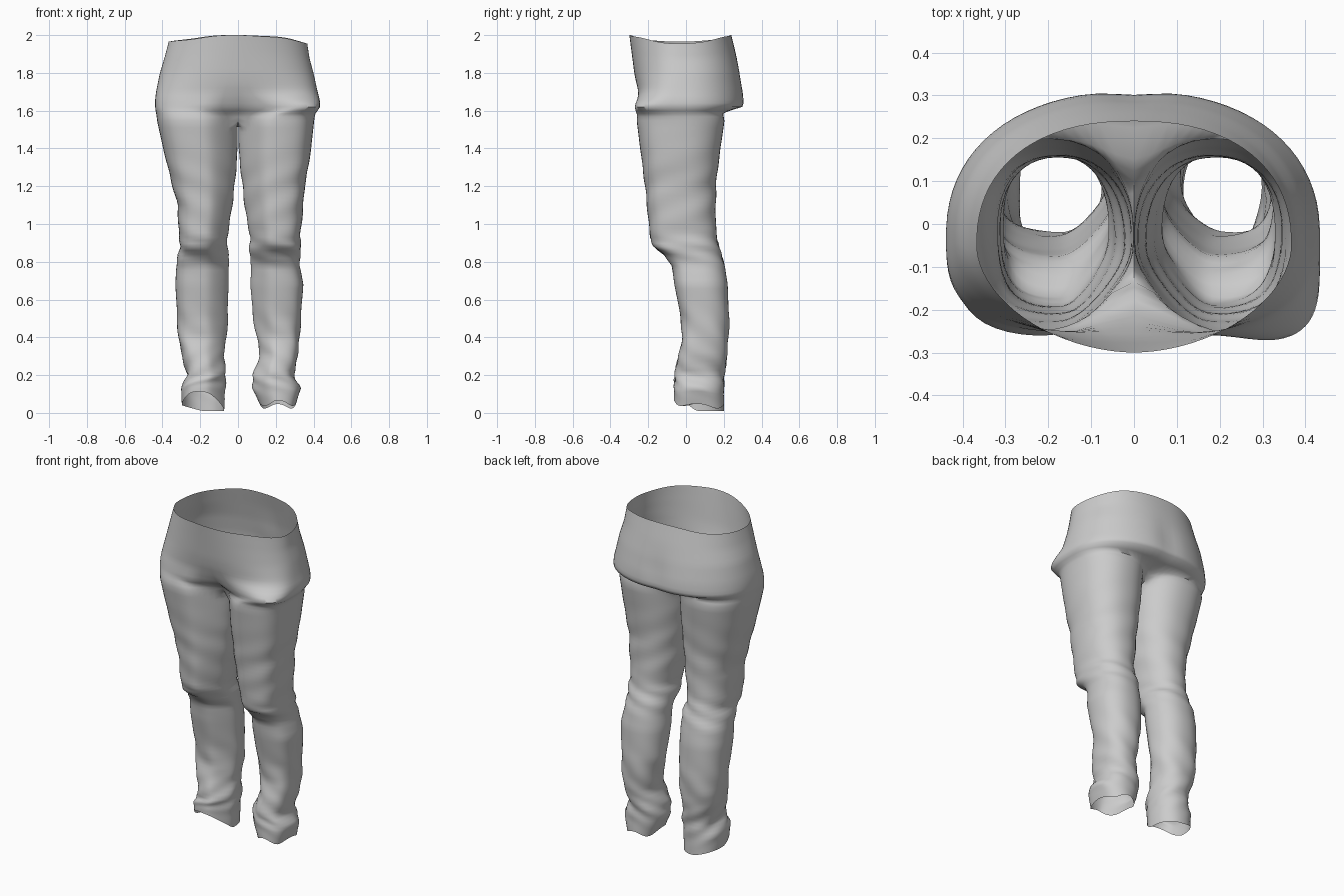
import bpy, bmesh, math
from math import sin, cos, pi, exp, radians

if "Cube" in bpy.data.objects:
    bpy.data.objects.remove(bpy.data.objects["Cube"])

# Leg profile: z, front y, back y, left inner/outer x, right inner/outer x
LEG = [
    (1.65, -.265, .215, .00, .435, .00, .42), (1.55, -.262, .205, .00, .43, .00, .404),
    (1.40, -.243, .183, .002, .397, .003, .388), (1.30, -.23, .17, .008, .372, .012, .373),
    (1.20, -.217, .159, .018, .347, .024, .353), (1.10, -.207, .158, .030, .32, .035, .347),
    (1.00, -.197, .158, .045, .316, .05, .337), (.93, -.19, .163, .055, .312, .065, .328),
    (.88, -.172, .175, .06, .307, .06, .337), (.84, -.12, .187, .045, .317, .06, .328),
    (.78, -.075, .205, .05, .327, .07, .327), (.68, -.062, .221, .05, .332, .065, .347),
    (.50, -.027, .228, .055, .322, .08, .332), (.40, -.02, .226, .06, .317, .10, .327),
    (.30, -.042, .218, .075, .297, .115, .317), (.20, -.06, .202, .063, .27, .078, .294),
    (.11, -.064, .20, .068, .303, .075, .333), (.00, -.064, .202, .073, .297, .115, .307)]

# Pelvis profile: z, left x, right x, centre y, front y, back y, front/back roundness, blend into legs
PELVIS = [
    (2.00, .367, .367, -.05, -.30, .24, 1.08, .87, 0), (1.90, .389, .379, -.05, -.287, .265, 1.0, .88, 0),
    (1.80, .414, .40, -.03, -.274, .288, .88, .9, 0), (1.70, .434, .422, -.03, -.256, .306, .72, .9, 0),
    (1.66, .439, .433, -.03, -.256, .31, .66, .9, 0), (1.62, .439, .436, -.03, -.258, .31, .62, .88, 0),
    (1.60, .438, .425, -.03, -.26, .26, .62, .87, .2), (1.585, .436, .41, -.03, -.262, .212, .64, .85, .6),
    (1.55, .43, .404, -.03, -.262, .205, .66, .8, 1)]

OUT, INN = 40, 8           # points on the outer arc and on the inner leg
SPAN = radians(150)


def interp(table, z):
    if z >= table[0][0]:
        return table[0]
    for a, b in zip(table, table[1:]):
        if z >= b[0]:
            t = (a[0] - z) / (a[0] - b[0])
            return [p + (q - p) * t for p, q in zip(a, b)]
    return table[-1]


def power(v, p):
    return math.copysign(abs(v) ** p, v)


def bump(v, centre, width):
    return exp(-((v - centre) / width) ** 2)


# Cloth wrinkles at knee, thigh and ankle
def wrinkle(z, a, s):
    w = .005 * bump(z, .86, .08) * sin(70 * z + 3 * a * s)
    w += .006 * bump(z, .20, .10) * sin(60 * z + 4 * a + s)
    w += .003 * bump(z, 1.15, .2) * sin(38 * z - 3 * a)
    w += .004 * bump(z, .42, .12) * sin(30 * z + 4 * a * s)
    return w


def leg_point(s, z, a):
    r = interp(LEG, z)
    xi, xo = (r[5], r[6]) if s > 0 else (r[3], r[4])
    w = wrinkle(z, a, s)
    # inner front is flattened, outer front is full
    front = max(0, -sin(a))
    p = .9 - (.6 if cos(a) < 0 else .3) * cos(a) * front
    x = (xi + xo) / 2 + ((xo - xi) / 2 + w) * power(cos(a), p)
    y = (r[1] + r[2]) / 2 + ((r[2] - r[1]) / 2 + w) * power(sin(a), p)
    # wavy hem
    hem = (.01 + .10 * front ** 1.5 + .03 * max(0, cos(a)) if s < 0
           else .035 + .02 * front + .012 * cos(4 * a))
    return [s * max(x, .002), y, z + hem * max(0, 1 - z / .2)]


def pelvis_point(s, z, i):
    _, xl, xr, yc, yf, yb, pf, pb, w = interp(PELVIS, z)
    u = i / (OUT - 1)
    t = (u - .5) * pi
    c = max(0, cos(t))
    if s > 0:                                   # sagging right pocket corner
        g = bump(z, 1.62, .05)
        yf -= .036 * g * (1 - bump(c, 0, .4))
        pf -= .22 * g
    p, half = (pf, yc - yf) if t < 0 else (pb, yb - yc)
    x, y = (xr if s > 0 else xl) * c ** p, yc + half * power(sin(t), p)
    if t > 0:                                   # centre back dip
        y -= .012 * bump(x, 0, .06) * bump(z, 1.7, .12)
    else:                                       # centre front crease
        y += .09 * bump(x, 0, .09) * bump(z, 1.58, .08)
    l = leg_point(s, z, (2 * u - 1) * SPAN)
    x, y = x + (abs(l[0]) - x) * w, y + (l[1] - y) * w
    if i in (0, OUT - 1):
        x = 0
    rim = max(0, (z - 1.8) / .2)                # wavy waist edge
    return [s * x, y, z - rim * (.04 * c ** 2 + .005 * sin(7 * s * x * 3) * c)]


def levels(table, step):
    out = []
    for a, b in zip(table, table[1:]):
        n = max(1, math.ceil((a[0] - b[0]) / step))
        out += [a[0] + (b[0] - a[0]) * k / n for k in range(n)]
    return out + [table[-1][0]]


bm = bmesh.new()


def bridge(r0, r1, closed):
    n = len(r1)
    for k in range(n if closed else n - 1):
        j = (k + 1) % n
        bm.faces.new((r0[k], r0[j], r1[j], r1[k]))


for s in (1, -1):
    # half of the seat
    prev = None
    for z in levels(PELVIS, .025):
        ring = [bm.verts.new(pelvis_point(s, z, i)) for i in range(OUT)]
        if prev:
            bridge(prev, ring, False)
        prev = ring
    # crotch seam closes the top of the leg
    angles = [(2 * i / (OUT - 1) - 1) * SPAN for i in range(OUT)]
    inner = [SPAN + (2 * pi - 2 * SPAN) * k / (INN + 1) for k in range(1, INN + 1)]
    y0, y1 = prev[-1].co.y, prev[0].co.y
    for k in range(1, INN + 1):
        f = k / (INN + 1)
        prev.append(bm.verts.new((0, y0 + (y1 - y0) * f, 1.55 - .02 * sin(pi * f))))
    # leg tube
    for z in levels(LEG[1:], .025)[2:]:
        ring = [bm.verts.new(leg_point(s, z, a)) for a in angles + inner]
        bridge(prev, ring, True)
        prev = ring

# weld the two halves along the centre seam
seam = [v for v in bm.verts if abs(v.co.x) < 1e-6]
bmesh.ops.remove_doubles(bm, verts=seam, dist=.003)
# relax the cloth slightly
body = [v for v in bm.verts if not v.is_boundary]
bmesh.ops.smooth_vert(bm, verts=body, factor=.4, use_axis_x=True, use_axis_y=True, use_axis_z=True)
bmesh.ops.recalc_face_normals(bm, faces=bm.faces)
mesh = bpy.data.meshes.new("trousers")
bm.to_mesh(mesh)
bm.free()
trousers = bpy.data.objects.new("trousers", mesh)
bpy.context.collection.objects.link(trousers)
bpy.context.view_layer.objects.active = trousers
trousers.select_set(True)
bpy.ops.object.shade_smooth_by_angle(angle=radians(60))
